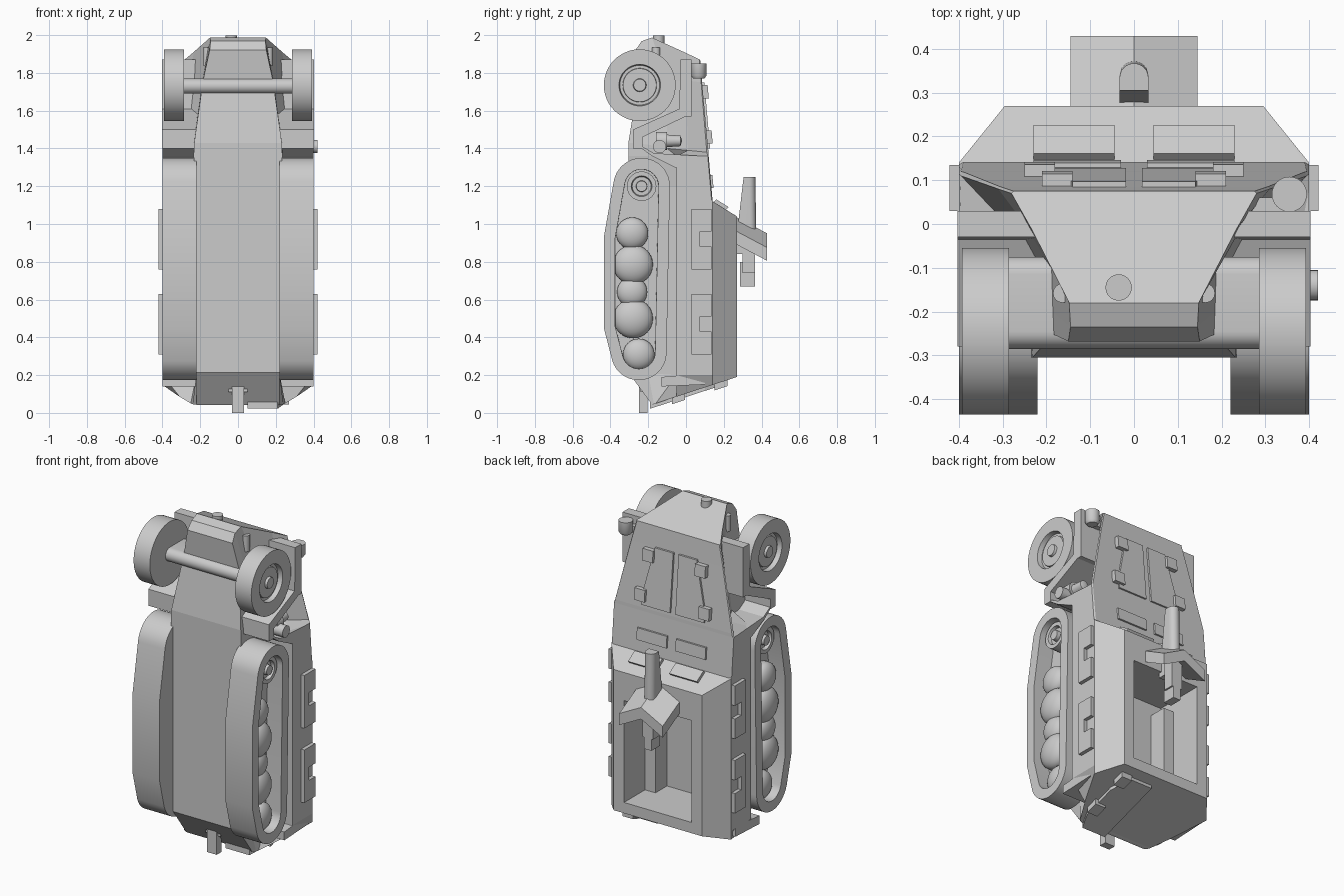
import bpy, bmesh
from math import sin, cos, tau, radians
from mathutils import Vector
from mathutils.geometry import convex_hull_2d

default_cube = bpy.data.objects.get("Cube")
if default_cube:
    bpy.data.objects.remove(default_cube, do_unlink=True)

# One plain grey for the whole vehicle
grey = bpy.data.materials.new("plain grey")
grey.use_nodes = True
grey.diffuse_color = (.6, .6, .6, 1)
grey.node_tree.nodes["Principled BSDF"].inputs["Base Color"].default_value = (.6, .6, .6, 1)


def finish(name, bm, mirror=False, smooth=False):
    """Turn a bmesh into a named object, optionally mirrored and smooth."""
    bmesh.ops.remove_doubles(bm, verts=bm.verts, dist=.0001)
    bmesh.ops.recalc_face_normals(bm, faces=bm.faces)
    mesh = bpy.data.meshes.new(name)
    bm.to_mesh(mesh)
    bm.free()
    mesh.materials.append(grey)
    obj = bpy.data.objects.new(name, mesh)
    bpy.context.collection.objects.link(obj)
    bpy.ops.object.select_all(action='DESELECT')
    obj.select_set(True)
    bpy.context.view_layer.objects.active = obj
    if smooth:
        bpy.ops.object.shade_smooth_by_angle(angle=radians(35))
    if mirror:
        obj.modifiers.new("mirror", 'MIRROR')
    return obj


def solid(name, points, mirror=False, smooth=False):
    """Convex block around a few corner points."""
    bm = bmesh.new()
    for p in points:
        bm.verts.new(p)
    bmesh.ops.convex_hull(bm, input=bm.verts)
    bmesh.ops.dissolve_limit(bm, angle_limit=.01, verts=bm.verts, edges=bm.edges)
    return finish(name, bm, mirror, smooth)


def box(name, xs, ys, zs, mirror=False):
    return solid(name, [(x, y, z) for x in xs for y in ys for z in zs], mirror)


def prism(bm, outline, x0, x1):
    """Extrude a (y, z) outline along x and return the outer cap."""
    face = bm.faces.new([bm.verts.new((x0, y, z)) for y, z in outline])
    new = bmesh.ops.extrude_face_region(bm, geom=[face])["geom"]
    bmesh.ops.translate(bm, vec=(x1 - x0, 0, 0),
                        verts=[v for v in new if isinstance(v, bmesh.types.BMVert)])
    return next(f for f in new if isinstance(f, bmesh.types.BMFace))


def extrude(name, outline, x0, x1, mirror=False):
    bm = bmesh.new()
    prism(bm, outline, x0, x1)
    return finish(name, bm, mirror)


def lathe(name, profile, centre, axis, mirror=False, n=32):
    """Revolve (distance, radius) pairs around an axis through centre."""
    a = "xyz".index(axis)
    bm = bmesh.new()
    rings = []
    for d, r in profile:
        ring = []
        for i in range(n):
            p = Vector(centre)
            p[a] += d
            p[(a + 1) % 3] += r * cos(tau * i / n)
            p[(a + 2) % 3] += r * sin(tau * i / n)
            ring.append(bm.verts.new(p))
        rings.append(ring)
    for one, two in zip(rings, rings[1:]):
        for i in range(n):
            j = (i + 1) % n
            bm.faces.new((one[i], one[j], two[j], two[i]))
    bmesh.ops.dissolve_degenerate(bm, dist=.0001, edges=bm.edges)
    return finish(name, bm, mirror, True)


def deck(x, z, lift):
    """Point above the sloping engine deck."""
    return (x, .14 - .087 * (z - 1.12) + lift, z)


# Armoured hull: half sections from tail to nose, roof edge to keel
sections = [
    [(.295, .27, .19), (.4, .14, .148), (.31, -.05, .086), (.25, -.16, .05), (.24, -.17, .046), (.22, -.18, .043)],
    [(.295, .27, .2), (.4, .14, .2), (.4, -.05, .2), (.22, -.05, .2), (.22, -.2, .21), (.22, -.305, .215)],
    [(.295, .27, 1.04), (.4, .14, 1.12), (.4, -.05, 1.1), (.22, -.05, 1.1), (.22, -.2, 1.1), (.22, -.305, 1.1)],
    [(.39, .141, 1.12), (.4, .135, 1.13), (.4, -.05, 1.2), (.22, -.05, 1.2), (.22, -.2, 1.2), (.22, -.305, 1.2)],
    [(.395, .12, 1.36), (.4, .115, 1.36), (.4, -.05, 1.36), (.235, -.05, 1.36), (.235, -.2, 1.36), (.235, -.305, 1.36)],
    [(.39, .119, 1.38), (.395, .11, 1.38), (.3, .01, 1.39), (.235, -.1, 1.4), (.235, -.2, 1.42), (.232, -.305, 1.43)],
    [(.305, .085, 1.75), (.31, .08, 1.75), (.25, 0, 1.76), (.19, -.1, 1.76), (.187, -.2, 1.76), (.185, -.252, 1.76)],
    [(.275, .075, 1.87), (.28, .07, 1.872), (.235, -.01, 1.91), (.148, -.18, 1.987), (.145, -.235, 1.968), (.15, -.268, 1.92)],
]
bm = bmesh.new()
loops = []
for half in sections:
    left = [bm.verts.new(p) for p in half]
    right = [bm.verts.new((-x, y, z)) for x, y, z in half]
    loops.append(left + right[::-1])
size = len(loops[0])
for low, high in zip(loops, loops[1:]):
    for i in range(size):
        j = (i + 1) % size
        bm.faces.new((low[i], low[j], high[j], high[i]))
for loop in (loops[0], loops[-1]):
    for i in range(size // 2 - 1):
        bm.faces.new((loop[i], loop[i + 1], loop[-2 - i], loop[-1 - i]))
hull = finish("hull", bm)

# Open troop compartment cut in the roof, with benches
cutter = box("compartment_cutter", (-.225, .225), (-.04, .4), (.255, .87))
cutter.hide_render = True
cut = hull.modifiers.new("opening", 'BOOLEAN')
cut.operation, cut.solver, cut.object = 'DIFFERENCE', 'EXACT', cutter
bpy.context.view_layer.objects.active = hull
bpy.ops.object.modifier_apply(modifier="opening")
bpy.data.objects.remove(cutter, do_unlink=True)
box("bench", (.155, .226), (-.041, .07), (.254, .8), True)

# Tracks: rounded outline with a recessed outer side
outline = [(-.435, .93), (-.435, .45)]
for y, z, r in ((-.235, 1.2, .15), (-.25, .32, .147)):
    outline += [(y + r * cos(tau * i / 40), z + r * sin(tau * i / 40)) for i in range(40)]
outline = [outline[i] for i in convex_hull_2d(outline)]
bm = bmesh.new()
cap = prism(bm, outline, .22, .4)
bmesh.ops.recalc_face_normals(bm, faces=bm.faces)
for rim in (.06, .001):
    bmesh.ops.inset_region(bm, faces=[cap], thickness=rim, use_even_offset=True)
bmesh.ops.translate(bm, vec=(-.1, 0, 0), verts=cap.verts)
finish("track", bm, True, True)

# Road wheels and drive sprocket
for y, z, r in ((-.285, .95, .085), (-.28, .785, .105), (-.285, .64, .08), (-.28, .5, .105), (-.25, .31, .083)):
    dome = [(.6 * r * sin(tau * i / 32), r * cos(tau * i / 32)) for i in range(9)]
    lathe("road_wheel", [(-.03, 0), (-.03, r)] + dome, (.325, y, z), "x", True)
lathe("drive_sprocket", [(0, 0), (0, .078), (.07, .078), (.07, .055), (.05, .05), (.05, .03), (.075, .028), (.075, 0)],
      (.3, -.235, 1.2), "x", True)

# Front wheels, and a deep axle beam with rounded edges
lathe("front_wheel", [(0, 0), (0, .19), (.108, .19), (.108, .11), (.08, .105), (.08, .09), (.09, .088),
                      (.09, .035), (.104, .032), (.104, 0)], (.285, -.245, 1.735), "x", True, 48)
solid("front_axle", [(x, y + .04 * cos(tau * i / 24), 1.73 + .04 * sin(tau * i / 24))
                     for x in (-.29, .29) for y in (-.245, -.115) for i in range(24)], False, True)

# Front mudguards, track guards, and bars behind the tracks
extrude("mudguard", [(.03, 1.87), (-.03, 1.87), (-.035, 1.61), (-.28, 1.5), (-.28, 1.4), (-.23, 1.4),
                     (-.23, 1.46), (0, 1.57), (.03, 1.57)], .2, .403, True)
extrude("track_guard", [(-.25, 1.41), (-.18, 1.36), (-.06, 1.3), (.08, 1.3), (.08, 1.36), (-.17, 1.375),
                        (-.23, 1.41)], .225, .4, True)
extrude("rear_mudguard", [(-.13, .14), (.1, .15), (.1, .21), (-.13, .19)], .21, .4, True)

# Nose fittings, headlight and side exhaust
lathe("nose_cap", [(-.04, 0), (-.04, .03), (.013, .03), (.013, 0)], (-.035, -.145, 1.985), "z")
lathe("tow_lug", [(-.05, 0), (-.05, .022), (.045, .022), (.045, 0)], (.163, -.158, 1.89), "z", True, 16)
lathe("headlight", [(-.015, 0), (-.015, .03), (0, .04), (.065, .04), (.065, 0)], (.355, .068, 1.785), "z")
box("headlight_bracket", (.26, .35), (.03, .06), (1.78, 1.82))
lathe("exhaust_drum", [(-.16, 0), (-.16, .048), (-.1, .048), (-.1, .033), (-.03, .028), (-.02, 0)],
      (.33, 0, 1.44), "y")
lathe("exhaust_pipe", [(0, 0), (0, .035), (.09, .035), (.09, 0)], (.33, -.14, 1.41), "x", False, 20)

# Engine hatches, hinges and driver's vision flaps
solid("engine_hatch", [deck(x, z, h) for z, xs in ((1.4, (.018, .21)), (1.5, (.018, .2)), (1.75, (.018, .14)))
                       for x in xs for h in (-.01, .012)], True)
for x, z in ((.175, 1.7), (.215, 1.46)):
    solid("hatch_hinge", [deck(x + a, z + b, h) for a in (-.035, .035) for b in (-.035, .035)
                          for h in (-.01, .028)], True)
solid("vision_flap", [deck(x, z, h) for x in (.03, .23) for z in (1.19, 1.26) for h in (-.01, .012)], True)
# Flaps on the sloping front of the cabin
solid("windscreen_flap", [(x, y + h, 1.04 + (.27 - y) * .615 + h) for x in (.045, .23) for y in (.147, .212)
                          for h in (-.01, .014)], True)

# Notched stowage panels on the sides
for z in (.31, .76):
    extrude("side_panel", [(.03, z), (.135, z), (.135, z + .12), (.075, z + .12), (.075, z + .2),
                           (.135, z + .2), (.135, z + .32), (.03, z + .32)], .39, .422, True)

# Gun with swept shield and mount
bm = bmesh.new()
shield = [[bm.verts.new((x, y, z + drop)) for y, z in ((.27, 1.035), (.43, .95), (.43, .88), (.27, .965))]
          for x, drop in ((-.145, -.075), (0, 0), (.145, -.075))]
for one, two in zip(shield, shield[1:]):
    for i in range(4):
        bm.faces.new((one[i], one[i - 1], two[i - 1], two[i]))
bm.faces.new(shield[0])
bm.faces.new(shield[-1])
finish("gun_shield", bm)
# Barrel housing: flat underneath, rounded above, tapering to the muzzle
barrel = []
for z, low, high in ((.95, .27, .372), (1.25, .305, .367)):
    barrel += [(side * .033, low, z) for side in (-1, 1)]
    barrel += [(.033 * cos(tau * i / 24), high - .033 + .033 * sin(tau * i / 24), z) for i in range(13)]
solid("gun_barrel", barrel, False, True)
box("gun_mount", (-.035, .035), (.3, .365), (.74, .95))
box("gun_grip", (-.025, .025), (.285, .365), (.67, .8))
box("gun_pedestal", (-.03, .03), (.25, .31), (.84, 1))


def tail(x, y, out):
    """Point behind the sloping tail plate."""
    return (x, y, .04 + (y + .19) * .326 - out)


# Tail door with hinges, and tow hook
solid("tail_door", [tail(x, y, h) for x, y in ((.05, -.19), (.21, -.19), (.25, -.1), (.25, .1), (.2, .21), (.05, .21))
                    for h in (-.04, .018)])
for y in (-.04, .185):
    solid("door_hinge", [tail(x, y + b, h) for x in (.2, .27) for b in (-.035, .035) for h in (-.01, .032)])
box("tow_hook", (-.033, .033), (-.25, -.205), (0, .17))
box("tow_block", (-.05, .05), (-.24, -.17), (.11, .18))
